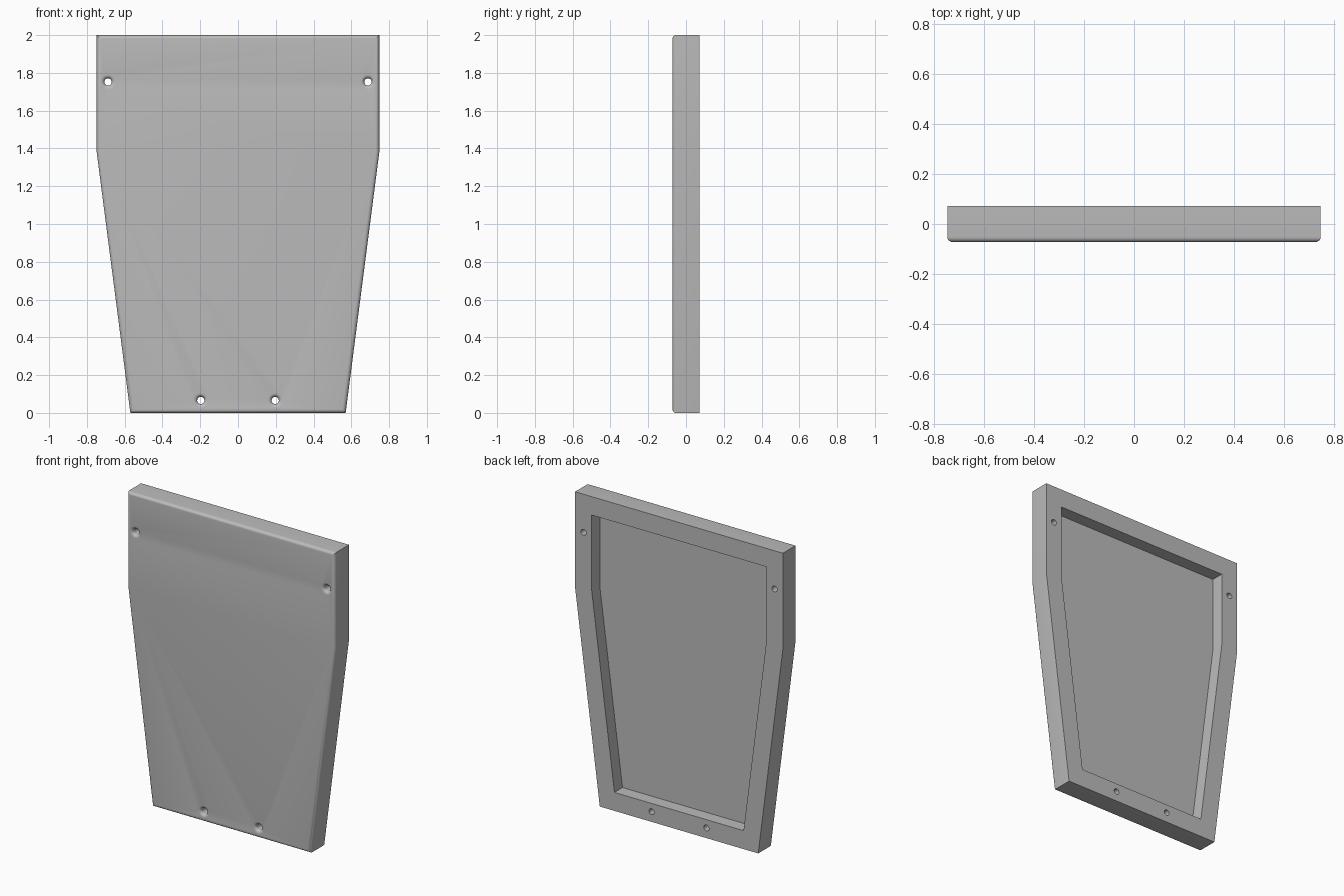
import bpy, bmesh, math

if "Cube" in bpy.data.objects:
    bpy.data.objects.remove(bpy.data.objects["Cube"], do_unlink=True)

FRONT, BACK = -0.072, 0.072
FILLET = 0.02
RIM, RECESS = 0.12, 0.083
HOLE = 0.019

# Plain grey finish
grey = bpy.data.materials.new("grey")
grey.use_nodes = True
COLOUR = (0.5, 0.5, 0.5, 1)
grey.diffuse_color = COLOUR
grey.node_tree.nodes["Principled BSDF"].inputs["Base Color"].default_value = COLOUR


def make_object(name, bm):
    bmesh.ops.recalc_face_normals(bm, faces=bm.faces)
    mesh = bpy.data.meshes.new(name)
    bm.to_mesh(mesh)
    bm.free()
    mesh.materials.append(grey)
    obj = bpy.data.objects.new(name, mesh)
    bpy.context.collection.objects.link(obj)
    return obj


# Tapered panel outline, mirrored and extruded to the back
half = [(0.57, 0), (0.748, 1.38), (0.748, 2)]
outline = half + [(-x, z) for x, z in reversed(half)]
bm = bmesh.new()
front = bm.faces.new([bm.verts.new((x, FRONT, z)) for x, z in outline])
ext = bmesh.ops.extrude_face_region(bm, geom=[front], use_keep_orig=True)
moved = [g for g in ext["geom"] if isinstance(g, bmesh.types.BMVert)]
bmesh.ops.translate(bm, vec=(0, BACK - FRONT, 0), verts=moved)
bmesh.ops.recalc_face_normals(bm, faces=bm.faces)

# Rounded front edge
edges = [e for e in bm.edges if all(v.co.y < 0 for v in e.verts)]
bmesh.ops.bevel(bm, geom=edges, offset=FILLET, segments=6, profile=0.5, affect='EDGES')

# Recess in the back, leaving an even rim
bm.normal_update()
back = [f for f in bm.faces if f.normal.y > 0.9]
bmesh.ops.inset_region(bm, faces=back, thickness=RIM, use_even_offset=True)
pocket = bmesh.ops.extrude_discrete_faces(bm, faces=back)["faces"]
bmesh.ops.translate(bm, vec=(0, -RECESS, 0), verts=pocket[0].verts)
panel = make_object("panel", bm)

# Screw hole cutters: straight bore flaring smoothly at the front
profile = [(HOLE, BACK + 0.05)]
for i in range(7):
    a = math.pi / 2 * i / 6
    profile.append((HOLE + FILLET * (1 - math.cos(a)), FRONT + FILLET * (1 - math.sin(a))))
profile.append((HOLE + FILLET, FRONT - 0.05))
SIDES = 32
bm = bmesh.new()
for cx, cz in [(0.688, 1.752), (-0.688, 1.752), (0.197, 0.066), (-0.197, 0.066)]:
    rings = []
    for r, y in profile:
        angles = [2 * math.pi * k / SIDES for k in range(SIDES)]
        rings.append([bm.verts.new((cx + r * math.cos(a), y, cz + r * math.sin(a))) for a in angles])
    for lo, hi in zip(rings, rings[1:]):
        for k in range(SIDES):
            n = (k + 1) % SIDES
            bm.faces.new((lo[k], lo[n], hi[n], hi[k]))
    bm.faces.new(rings[0])
    bm.faces.new(rings[-1])
cutter = make_object("hole_cutter", bm)
cutter.hide_render = True

# Drill the holes and shade
bpy.context.view_layer.objects.active = panel
panel.select_set(True)
drill = panel.modifiers.new("screw_holes", 'BOOLEAN')
drill.operation = 'DIFFERENCE'
drill.solver = 'EXACT'
drill.object = cutter
bpy.ops.object.modifier_apply(modifier=drill.name)
bpy.data.objects.remove(cutter, do_unlink=True)
bpy.ops.object.shade_smooth_by_angle(angle=math.radians(30))
